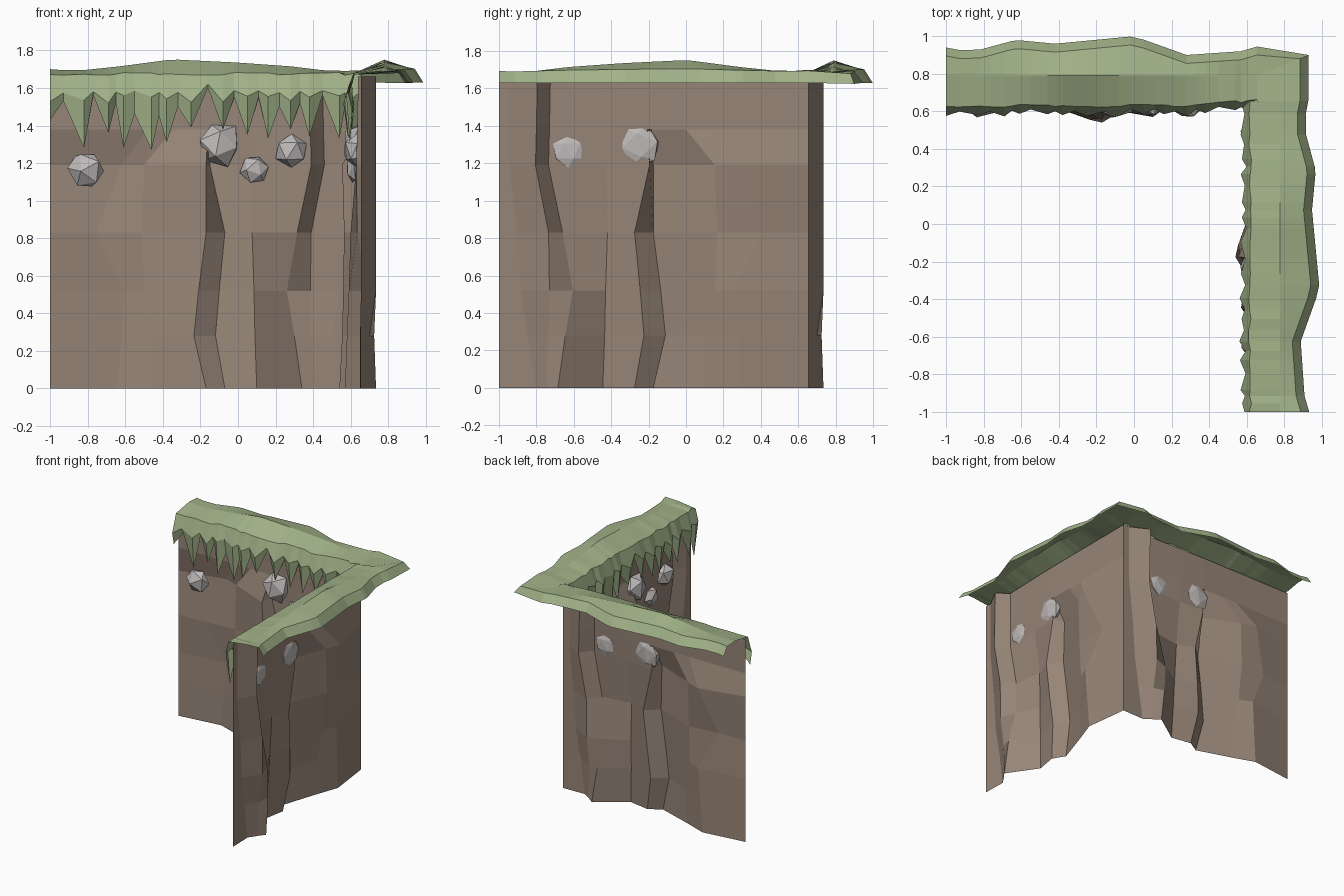
import bpy, bmesh, random
from math import radians
from mathutils import Matrix, Vector

if "Cube" in bpy.data.objects:
    bpy.data.objects.remove(bpy.data.objects["Cube"])

random.seed(4)
ROT = Matrix.Rotation(radians(-90), 4, 'Z')


def material(name, rgb):
    m = bpy.data.materials.new(name)
    m.diffuse_color = (*rgb, 1)
    m.use_nodes = True
    m.node_tree.nodes["Principled BSDF"].inputs["Base Color"].default_value = m.diffuse_color
    return m


EARTH = material("earth", (0.31, 0.235, 0.185))
GRASS = material("grass_green", (0.36, 0.45, 0.25))
STONE = material("stone", (0.52, 0.49, 0.49))


def add(name, bm, mat):
    me = bpy.data.meshes.new(name)
    bm.to_mesh(me)
    bm.free()
    me.materials.append(mat)
    ob = bpy.data.objects.new(name, me)
    bpy.context.collection.objects.link(ob)
    return ob


def second_arm(ob, shift=0.0):
    # the right arm repeats the back arm, turned a quarter
    dup = ob.copy()
    dup.name = ob.name + "_right_arm"
    dup.matrix_world = Matrix.Translation((shift, -0.345, 0)) @ ROT @ ob.matrix_world
    bpy.context.collection.objects.link(dup)


def sheet(rows):
    bm = bmesh.new()
    g = [[bm.verts.new(p) for p in row] for row in rows]
    for a, b in zip(g, g[1:]):
        for i in range(len(a) - 1):
            bm.faces.new((a[i], a[i + 1], b[i + 1], b[i]))
    return bm


def lerp(x, pts):
    for (x0, v0), (x1, v1) in zip(pts, pts[1:]):
        if x <= x1:
            return v0 + (v1 - v0) * (x - x0) / (x1 - x0)
    return pts[-1][1]


# cliff wall: one open sheet, a folded outline at each height
OUTLINES = {
    0.00: [(-.64, .70), (-.45, .632), (-.17, .54), (-.07, .60), (.10, .57), (.34, .735), (.40, .69), (.46, .65)],
    0.28: [(-.62, .705), (-.45, .635), (-.235, .555), (-.12, .63), (.09, .58), (.30, .725), (.39, .70), (.50, .65)],
    0.52: [(-.605, .71), (-.50, .665), (-.21, .56), (-.10, .645), (.085, .59), (.26, .69), (.385, .735), (.54, .655)],
    0.83: [(-.755, .66), (-.51, .69), (-.17, .565), (-.07, .655), (.075, .60), (.315, .635), (.39, .735), (.56, .655)],
    1.19: [(-.62, .735), (-.50, .69), (-.17, .555), (-.15, .655), (.08, .645), (.39, .63), (.46, .735), (.60, .655)],
    1.38: [(-.485, .655), (-.345, .655), (-.16, .655), (-.14, .655), (.08, .65), (.385, .635), (.455, .735), (.60, .655)],
    1.66: [(-.485, .655), (-.345, .655), (-.17, .655), (-.14, .655), (.08, .65), (.38, .64), (.45, .735), (.60, .655)],
}
wall = add("cliff_wall", sheet(
    [[(x, y, z) for x, y in [(-1, .655)] + pts + [(.655, .655)]]
     for z, pts in OUTLINES.items()]), EARTH)
second_arm(wall)

# grass: jagged fringe, rim, humped top, back ridge and drooping lip
BACK = [(-1, .94), (-.87, .915), (-.63, .98), (-.42, .96), (0, 1.0), (.28, .90), (.57, .92), (.655, .945)]
HUMP = [(-1, 1.70), (-.87, 1.69), (-.63, 1.715), (-.35, 1.752), (0, 1.735), (.28, 1.715), (.57, 1.68), (.655, 1.69)]
TIPS = [(-1, 1.43), (-.93, 1.53), (-.82, 1.28), (-.77, 1.56), (-.69, 1.36), (-.65, 1.52), (-.61, 1.28),
        (-.55, 1.46), (-.46, 1.27), (-.42, 1.45), (-.38, 1.31), (-.32, 1.50), (-.25, 1.39), (-.16, 1.60),
        (-.08, 1.38), (-.02, 1.55), (.05, 1.35), (.11, 1.55), (.16, 1.33), (.22, 1.50), (.28, 1.38),
        (.33, 1.52), (.38, 1.34), (.45, 1.56), (.54, 1.33), (.57, 1.50), (.61, 1.30), (.655, 1.48)]


def grass(tuck):
    rows = [[] for _ in range(6)]
    for i, (x, z) in enumerate(TIPS):
        tip = i % 2 == 0
        t = tuck * max(0, x - .3) / .35
        w = random.uniform(-.008, .008)
        b = lerp(x, BACK)
        rows[0].append((x, (.60 if tip else .625) + t + w, z))
        rows[1].append((x, (.58 if tip else .605) + t + w, 1.54 + 3 * w if tip else max(z + .02, 1.58 + w)))
        rows[2].append((x, .63 + t + w, 1.675 + w))
        rows[3].append((x, .79, lerp(x, HUMP)))
        rows[4].append((x, b - .045, 1.697 + .2 * (lerp(x, HUMP) - 1.71)))
        rows[5].append((x, b, 1.63))
    return sheet(rows)


add("grass_back_arm", grass(.03), GRASS)
side = add("grass_side_arm", grass(0), GRASS)
side.matrix_world = Matrix.Translation((-.012, -.345, 0)) @ ROT

# grass patch closing the outer corner
bm = bmesh.new()
E1, E2, E3, S2, S3, C2, C3, EM, SM = [bm.verts.new(p) for p in (
    (.64, .64, 1.672), (.655, .90, 1.693), (.655, .945, 1.63), (.883, .655, 1.695), (.928, .655, 1.63),
    (.885, .88, 1.68), (.93, .90, 1.625), (.655, .79, 1.69), (.778, .655, 1.70))]
for f in ((E1, SM, C2, EM), (EM, C2, E2), (SM, S2, C2), (E2, C2, C3, E3), (C2, S2, S3, C3)):
    bm.faces.new(f)
add("grass_corner", bm, GRASS)

# half-buried stones: domed at the front, flat at the back
for k, (x, y, z, r) in enumerate([(-.81, .643, 1.165, .105), (-.10, .645, 1.30, .122),
                                  (.09, .625, 1.165, .078), (.285, .635, 1.265, .098)]):
    bm = bmesh.new()
    bmesh.ops.create_icosphere(bm, subdivisions=1, radius=r)
    turn = Matrix.Rotation(random.uniform(0, 3), 4, Vector((1, .6, .4)))
    for v in bm.verts:
        p = (turn @ v.co) * random.uniform(.9, 1.08)
        v.co = (p.x + x, p.y * (.7 if p.y < 0 else .2) + y, p.z + z)
    second_arm(add(f"stone_{k + 1}", bm, STONE))
